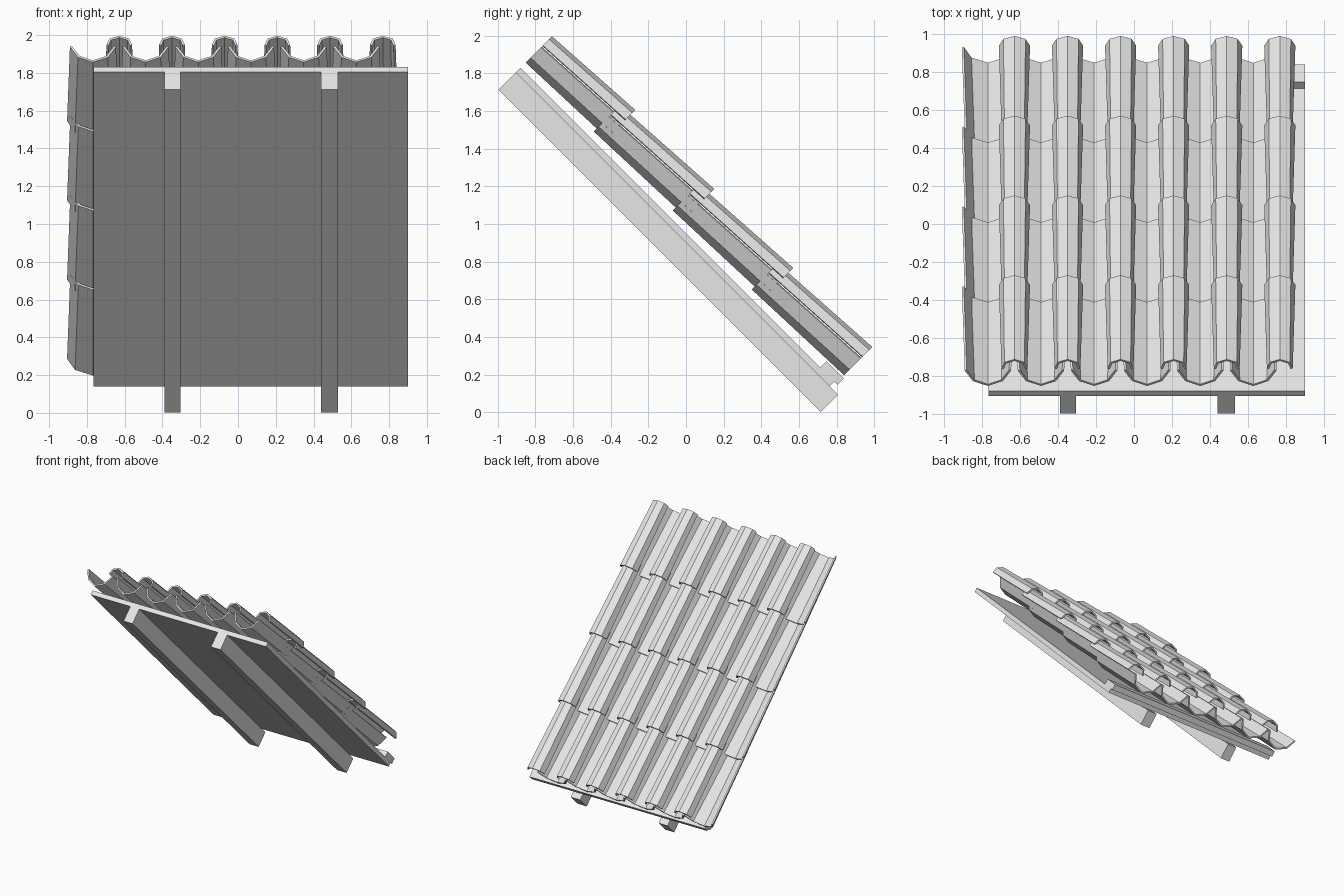
import bpy, bmesh
from mathutils import Vector

cube = bpy.data.objects.get("Cube")
if cube:
    bpy.data.objects.remove(cube, do_unlink=True)

mat = bpy.data.materials.new("light grey")
mat.use_nodes = True
grey = (0.8, 0.8, 0.8, 1)
mat.diffuse_color = grey
mat.node_tree.nodes["Principled BSDF"].inputs["Base Color"].default_value = grey

R = 0.5 ** 0.5
UP = Vector((0, R, R))             # outward normal of the roof plane


def place(x, s, n):
    """Roof frame to world: s runs up the slope, n away from the roof."""
    return Vector((x, (n - s) * R, (n + s) * R))


def finish(bm, name):
    mesh = bpy.data.meshes.new(name)
    bm.to_mesh(mesh)
    bm.free()
    mesh.materials.append(mat)
    ob = bpy.data.objects.new(name, mesh)
    bpy.context.collection.objects.link(ob)
    return ob


def beam(name, x, s, n):
    """Box between (min, max) pairs in the roof frame."""
    bm = bmesh.new()
    bmesh.ops.create_cube(bm, size=1)
    for v in bm.verts:
        v.co = place(*(r[0] if c < 0 else r[1] for c, r in zip(v.co, (x, s, n))))
    bmesh.ops.recalc_face_normals(bm, faces=bm.faces)
    return finish(bm, name)


def mirrored(half):
    """Half profile, centre point first, to a full left-right profile."""
    return [(-x, n) for x, n in reversed(half[1:])] + half


def tile_row(name, low, high, s_low, s_high, first_x, facing):
    """Six tapered tiles lofted from a low-end to a high-end profile."""
    bm = bmesh.new()
    for col in range(COLUMNS):
        cx = first_x + col * PITCH
        ends = []
        for prof, s in ((mirrored(low), s_low), (mirrored(high), s_high)):
            ends.append([bm.verts.new(place(cx + x, s, n)) for x, n in prof])
        a, b = ends
        for i in range(len(a) - 1):
            f = bm.faces.new((a[i], a[i + 1], b[i + 1], b[i]))
            f.normal_update()
            if f.normal.dot(UP) * facing < 0:
                f.normal_flip()
    ob = finish(bm, name)
    mod = ob.modifiers.new("thickness", "SOLIDIFY")
    mod.thickness = 0.012
    mod.offset = -1
    mod.use_even_offset = True


# Timber structure
TOP = 1.915
beam("rafter_right", (-0.39, -0.305), (-0.505, TOP), (0.508, 0.636))
beam("rafter_left", (0.44, 0.53), (-0.505, TOP), (0.508, 0.636))
beam("roof_board", (-0.765, 0.9), (-0.44, TOP), (0.636, 0.673))
beam("eave_batten", (-0.765, 0.9), (-0.465, -0.335), (0.673, 0.72))

# Tiles: (offset from tile centre, height above the roof frame)
COLUMNS, ROWS, PITCH = 6, 4, 0.279
STEP, LENGTH, EAVE = 0.593, 0.667, -0.453
PAN_LOW = [(0, 0.733), (0.095, 0.775), (0.137, 0.858)]
PAN_HIGH = [(0, 0.708), (0.077, 0.744), (0.12, 0.821)]
CAP_LOW = [(0, 0.945), (0.058, 0.923), (0.082, 0.873)]
CAP_HIGH = [(0, 0.904), (0.052, 0.882), (0.066, 0.836)]


def blend(low, high, t):
    return [tuple(Vector(p).lerp(Vector(q), t)) for p, q in zip(low, high)]


for row in range(ROWS):
    s0 = EAVE + row * STEP
    s1 = min(s0 + LENGTH, TOP)     # the ridge row is trimmed flush
    t = (s1 - s0) / LENGTH
    tile_row(f"pan_tiles_{row + 1}", PAN_LOW, blend(PAN_LOW, PAN_HIGH, t),
             s0, s1, -0.768, -1)
    tile_row(f"cap_tiles_{row + 1}", CAP_LOW, blend(CAP_LOW, CAP_HIGH, t),
             s0, s1, -0.768 + PITCH / 2, 1)
